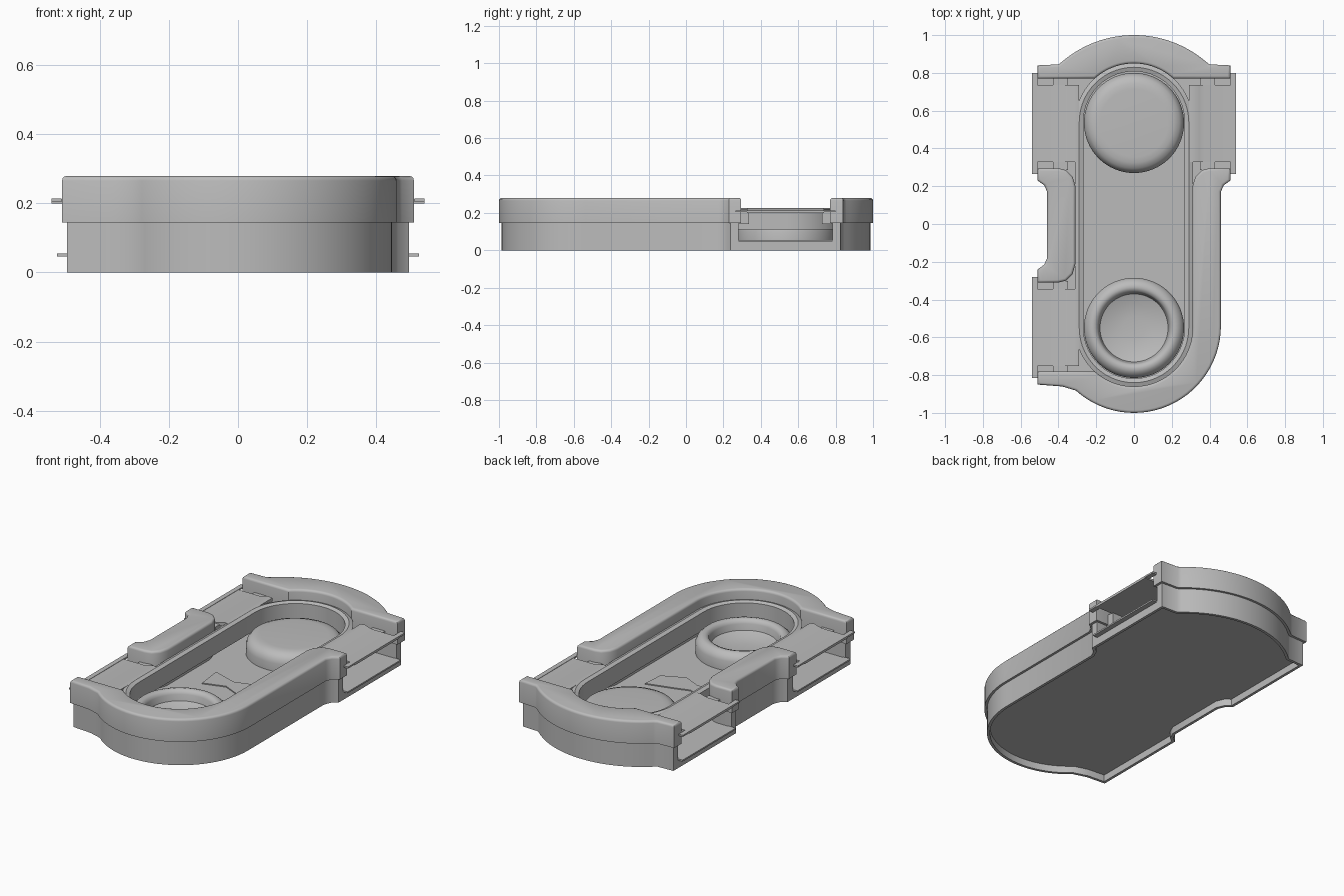
import bpy, bmesh, math

if "Cube" in bpy.data.objects:
    bpy.data.objects.remove(bpy.data.objects["Cube"])

grey = bpy.data.materials.new("plain grey")
grey.diffuse_color = (0.5, 0.5, 0.5, 1)
grey.use_nodes = True
grey.node_tree.nodes["Principled BSDF"].inputs["Base Color"].default_value = grey.diffuse_color


def finish(name, bm, angle=35):
    bmesh.ops.recalc_face_normals(bm, faces=bm.faces)
    me = bpy.data.meshes.new(name)
    bm.to_mesh(me)
    bm.free()
    me.materials.append(grey)
    ob = bpy.data.objects.new(name, me)
    bpy.context.collection.objects.link(ob)
    bpy.ops.object.select_all(action='DESELECT')
    ob.select_set(True)
    bpy.context.view_layer.objects.active = ob
    bpy.ops.object.shade_smooth_by_angle(angle=math.radians(angle))
    return ob


def arc(cy, r, a0, a1, n=28):
    return [(r * math.cos(math.radians(a0 + (a1 - a0) * i / n)),
             cy + r * math.sin(math.radians(a0 + (a1 - a0) * i / n))) for i in range(n + 1)]


def inset(pts, d):
    # move a counter-clockwise outline inwards by d
    out = []
    for i, (x, y) in enumerate(pts):
        ax, ay = pts[i - 1]
        bx, by = pts[(i + 1) % len(pts)]
        l1, l2 = math.hypot(x - ax, y - ay), math.hypot(bx - x, by - y)
        n1 = (-(y - ay) / l1, (x - ax) / l1)
        n2 = (-(by - y) / l2, (bx - x) / l2)
        k = d / max(0.4, 1 + n1[0] * n2[0] + n1[1] * n2[1])
        out.append((x + (n1[0] + n2[0]) * k, y + (n1[1] + n2[1]) * k))
    return out


def prism(name, pts, z0, z1, bevel=0):
    bm = bmesh.new()
    f = bm.faces.new([bm.verts.new((x, y, z0)) for x, y in pts])
    ext = bmesh.ops.extrude_face_region(bm, geom=[f], use_keep_orig=True)
    for v in ext['geom']:
        if isinstance(v, bmesh.types.BMVert):
            v.co.z = z1
    if bevel:
        top = [e for e in bm.edges if all(v.co.z > z1 - 1e-5 for v in e.verts)]
        bmesh.ops.bevel(bm, geom=top, offset=bevel, segments=3, profile=0.5,
                        affect='EDGES', clamp_overlap=False)
    return finish(name, bm)


def tube(name, outer, inner, z0, z1, chamfer=0):
    # closed wall between two matching outlines
    mid = [((a[0] + b[0]) / 2, (a[1] + b[1]) / 2) for a, b in zip(outer, inner)]
    rows = [(outer, z0), (outer, z1 - chamfer), (inner, z1 - chamfer), (inner, z0)]
    if chamfer:
        rows.insert(2, (mid, z1))
    bm = bmesh.new()
    rings = [[bm.verts.new((x, y, z)) for x, y in pts] for pts, z in rows]
    n = len(outer)
    for k in range(len(rings)):
        a, b = rings[k], rings[(k + 1) % len(rings)]
        for i in range(n):
            j = (i + 1) % n
            bm.faces.new((a[i], a[j], b[j], b[i]))
    return finish(name, bm)


def lathe(name, cy, profile, n=64):
    bm = bmesh.new()
    rings = [[bm.verts.new((x, y, z)) for x, y in arc(cy, r, 0, 360, n)[:-1]] for r, z in profile]
    for a, b in zip(rings, rings[1:]):
        for i in range(n):
            j = (i + 1) % n
            bm.faces.new((a[i], a[j], b[j], b[i]))
    bm.faces.new(rings[-1])
    bm.faces.new(rings[0])
    return finish(name, bm, 50)


def box(name, x0, x1, y0, y1, z0, z1):
    x0, x1 = sorted((x0, x1))
    return prism(name, [(x0, y0), (x1, y0), (x1, y1), (x0, y1)], z0, z1)


def stadium(r):
    return arc(0.54, r, 0, 180) + arc(-0.55, r, 180, 360)


# outer edges of the three rim pieces, counter-clockwise
bottom_out = ([(-0.51, -0.78), (-0.51, -0.85), (-0.38, -0.86)] + arc(-0.54, 0.46, -132, 0)
              + [(0.46, 0.17), (0.475, 0.205), (0.51, 0.23), (0.51, 0.295)])
top_out = ([(0.51, 0.77), (0.51, 0.84), (0.40, 0.845)] + arc(0.414, 0.586, 49, 131)
           + [(-0.40, 0.845), (-0.51, 0.84), (-0.51, 0.77)])
left_out = [(-0.51, 0.295), (-0.51, 0.23), (-0.475, 0.205), (-0.46, 0.17),
            (-0.46, -0.18), (-0.475, -0.215), (-0.51, -0.24), (-0.51, -0.31)]

# inner edges that follow the track
bottom_in = ([(0.40, 0.295), (0.36, 0.285), (0.325, 0.25), (0.31, 0.2)]
             + arc(-0.55, 0.31, 0, -132))
top_in = arc(0.54, 0.31, 132, 48)
left_in = [(-0.40, -0.31), (-0.36, -0.30), (-0.325, -0.265), (-0.31, -0.21),
           (-0.31, 0.2), (-0.325, 0.25), (-0.36, 0.285), (-0.40, 0.295)]

# rim pieces, each with a slightly smaller lower body
for name, pts in (("bottom", bottom_out + bottom_in), ("top", top_out + top_in),
                  ("left", left_out + left_in)):
    prism(name + "_rim", pts, 0.145, 0.28, 0.014)
    prism(name + "_lower_body", inset(pts, 0.014), 0.048, 0.146)

# base floor and the thin skirt under it
full = bottom_out + top_out + left_out
prism("floor", inset(full, 0.016), 0.04, 0.052)
tube("skirt", inset(full, 0.014), inset(full, 0.030), 0.0, 0.05)

# track lip round the opening
tube("track_lip", stadium(0.312), stadium(0.268), 0.11, 0.225, 0.008)

# raised disc and ringed bowl on the floor
lathe("raised_disc", 0.535, [(0.265, 0.045), (0.265, 0.10), (0.258, 0.125), (0.24, 0.147),
                             (0.21, 0.158), (0.18, 0.16)])
lathe("ring_bowl", -0.55, [(0.265, 0.045), (0.265, 0.11), (0.255, 0.132), (0.235, 0.15),
                           (0.215, 0.155), (0.195, 0.148), (0.188, 0.13), (0.18, 0.095),
                           (0.13, 0.078), (0.06, 0.07)])

# thin shaped plate in the middle of the floor
prism("floor_plate", [(-0.20, 0.08), (-0.18, -0.08), (-0.05, -0.04), (0.06, -0.09),
                      (0.19, -0.03), (0.20, 0.10), (0.05, 0.06), (-0.05, 0.03)], 0.05, 0.058)

# side gates: roof plate, outer strip, sill and support pins
roof = [(0.29, 0.2), (0.54, 0.2), (0.54, 0.212), (0.37, 0.212), (0.345, 0.217),
        (0.32, 0.226), (0.29, 0.222)]
for name, s, cy in (("right_gate", 1, 0.532), ("upper_left_gate", -1, 0.532),
                    ("lower_left_gate", -1, -0.548)):
    bm = bmesh.new()
    a, b = ([bm.verts.new((s * x, cy + d, z)) for x, z in roof] for d in (-0.205, 0.205))
    bm.faces.new(a)
    bm.faces.new(b)
    for i in range(len(roof)):
        j = (i + 1) % len(roof)
        bm.faces.new((a[i], a[j], b[j], b[i]))
    finish(name + "_roof", bm)
    box(name + "_strip", s * 0.512, s * 0.54, cy - 0.268, cy + 0.268, 0.204, 0.214)
    box(name + "_sill", s * 0.48, s * 0.525, cy - 0.25, cy + 0.25, 0.046, 0.055)
    for e in (-1, 1):
        box(name + "_pin", s * 0.35, s * 0.43, cy + e * 0.22 - 0.025, cy + e * 0.22 + 0.025,
            0.14, 0.205)
